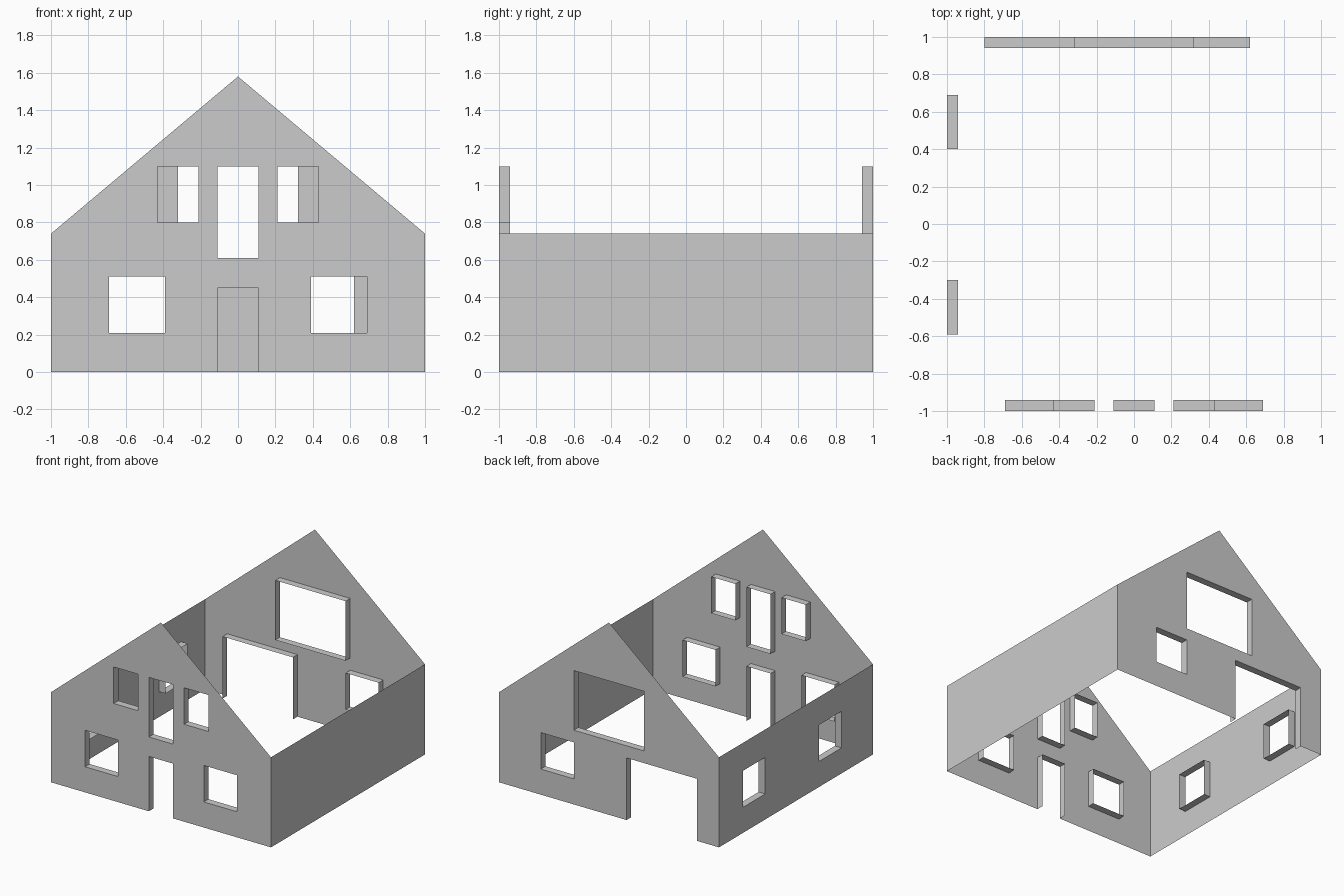
import bpy, bmesh
from math import radians
from mathutils import Matrix, Vector

if "Cube" in bpy.data.objects:
    bpy.data.objects.remove(bpy.data.objects["Cube"])

EAVES, RIDGE, DEPTH, EPS = 0.74, 1.58, 0.06, 1e-4


def inside(p, o):
    return o[0] - EPS < p.x < o[1] + EPS and o[2] - EPS < p.z < o[3] + EPS


def wall(name, outline, openings, angle):
    """Thin wall sheet; openings are (left, right, bottom, top) seen from outside."""
    bm = bmesh.new()
    bm.faces.new([bm.verts.new((u, 0, v)) for u, v in outline])

    # Score the sheet along every opening edge, then remove the opening cells
    cuts = {(Vector((u, 0, 0)), Vector((1, 0, 0)))[0].x for o in openings for u in o[:2]}
    levels = {v for o in openings for v in o[2:] if v > EPS}
    planes = [((u, 0, 0), (1, 0, 0)) for u in sorted(cuts)]
    planes += [((0, 0, v), (0, 0, 1)) for v in sorted(levels)]
    for co, no in planes:
        bmesh.ops.bisect_plane(bm, geom=bm.verts[:] + bm.edges[:] + bm.faces[:],
                               dist=1e-5, plane_co=co, plane_no=no)
    holes = [f for f in bm.faces
             if any(inside(f.calc_center_median(), o) for o in openings)]
    bmesh.ops.delete(bm, geom=holes, context='FACES')

    # Reveals: extrude the opening borders inward
    rims = [e for e in bm.edges if e.is_boundary and
            any(inside((e.verts[0].co + e.verts[1].co) / 2, o) for o in openings)]
    if rims:
        ext = bmesh.ops.extrude_edge_only(bm, edges=rims)["geom"]
        bmesh.ops.translate(bm, vec=(0, DEPTH, 0),
                            verts=[g for g in ext if isinstance(g, bmesh.types.BMVert)])

    # Stand the wall on its side of the house
    bm.transform(Matrix.Rotation(radians(angle), 4, 'Z') @ Matrix.Translation((0, -1, 0)))
    mesh = bpy.data.meshes.new(name)
    bm.to_mesh(mesh)
    bm.free()
    obj = bpy.data.objects.new(name, mesh)
    bpy.context.collection.objects.link(obj)


gable = [(-1, 0), (1, 0), (1, EAVES), (0, RIDGE), (-1, EAVES)]
side = [(-1, 0), (1, 0), (1, EAVES), (-1, EAVES)]

# Front: door, tall centre window, mirrored pairs of lower and upper windows
front = [(-0.11, 0.11, 0, 0.45), (-0.11, 0.11, 0.61, 1.10)]
for l, r, b, t in [(0.39, 0.69, 0.21, 0.51), (0.21, 0.43, 0.80, 1.10)]:
    front += [(l, r, b, t), (-r, -l, b, t)]
wall("front_gable_wall", gable, front, 0)

# Back: wide doorway, large upper window, small window
wall("back_gable_wall", gable,
     [(0.16, 0.80, 0, 0.51), (-0.32, 0.32, 0.61, 1.10), (-0.62, -0.32, 0.21, 0.51)], 180)

# Sides: two windows on the left, plain on the right
wall("left_side_wall", side,
     [(-0.69, -0.40, 0.21, 0.51), (0.30, 0.59, 0.21, 0.51)], -90)
wall("right_side_wall", side, [], 90)
